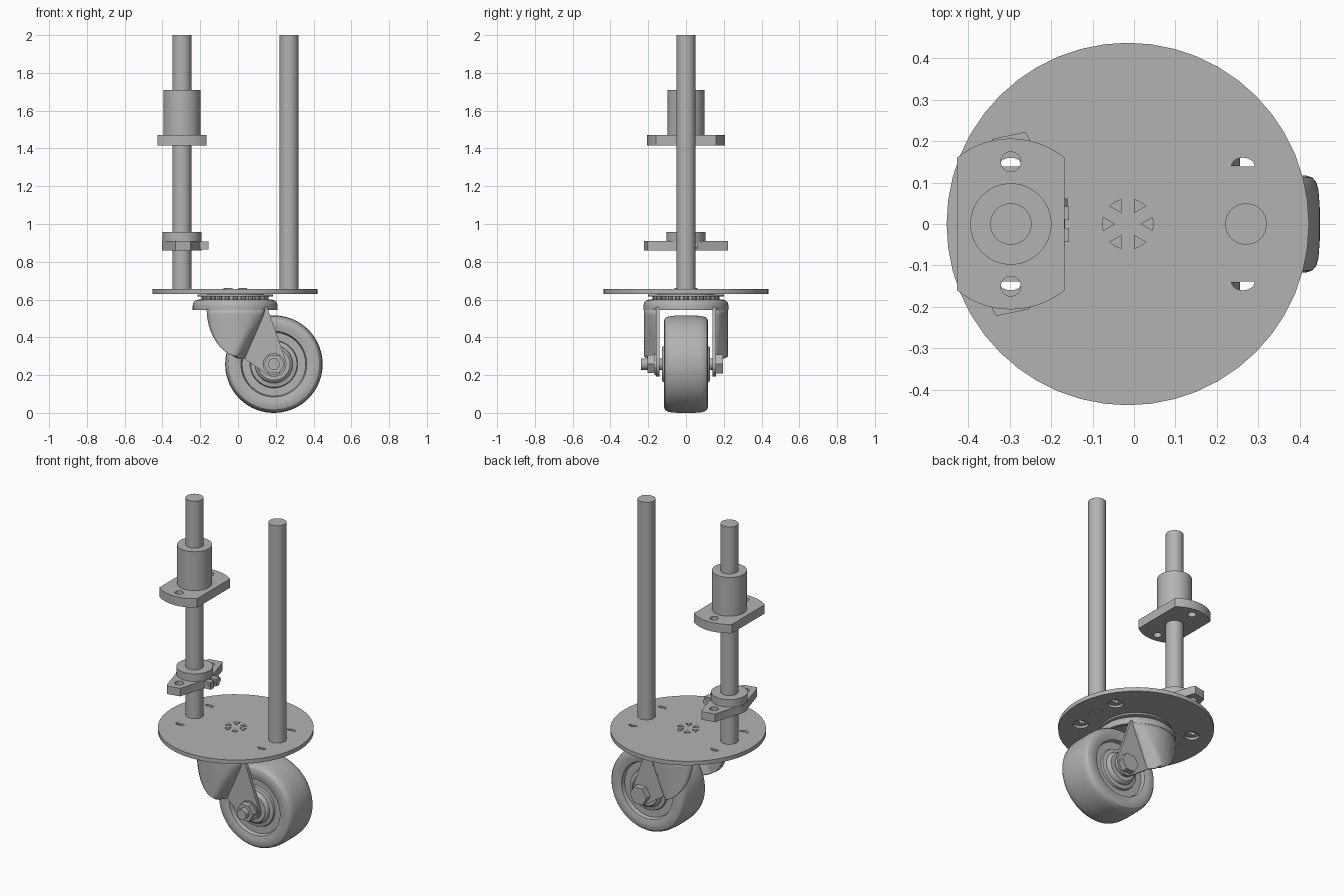
import bpy, bmesh
from math import sin, cos, pi, radians, sqrt

if "Cube" in bpy.data.objects:
    bpy.data.objects.remove(bpy.data.objects["Cube"], do_unlink=True)

grey = bpy.data.materials.new("plain grey")
grey.use_nodes = True
grey.diffuse_color = (0.45, 0.45, 0.45, 1)
grey.node_tree.nodes["Principled BSDF"].inputs["Base Color"].default_value = grey.diffuse_color


def finish(name, bm):
    bmesh.ops.remove_doubles(bm, verts=bm.verts, dist=1e-5)
    bmesh.ops.recalc_face_normals(bm, faces=bm.faces)
    mesh = bpy.data.meshes.new(name)
    bm.to_mesh(mesh)
    bm.free()
    mesh.materials.append(grey)
    ob = bpy.data.objects.new(name, mesh)
    bpy.context.collection.objects.link(ob)
    return ob


def smooth(ob, angle=35):
    bpy.ops.object.select_all(action='DESELECT')
    ob.select_set(True)
    bpy.context.view_layer.objects.active = ob
    bpy.ops.object.shade_smooth_by_angle(angle=radians(angle))
    return ob


def place(a, b, h, axis):
    return (a, b, h) if axis == 'z' else (a, h, b)


def prism(name, pts, h0, h1, axis='z'):
    """Extrude an outline along z or y."""
    bm = bmesh.new()
    low = [bm.verts.new(place(a, b, h0, axis)) for a, b in pts]
    top = [bm.verts.new(place(a, b, h1, axis)) for a, b in pts]
    bm.faces.new(low)
    bm.faces.new(top)
    for i in range(len(pts)):
        j = (i + 1) % len(pts)
        bm.faces.new((low[i], low[j], top[j], top[i]))
    return finish(name, bm)


def arc(cx, cy, r, a0, a1, n):
    return [(cx + r * cos(radians(a0 + (a1 - a0) * i / n)),
             cy + r * sin(radians(a0 + (a1 - a0) * i / n))) for i in range(n + 1)]


def disc(name, cx, cy, r, h0, h1, axis='z', n=40):
    return prism(name, arc(cx, cy, r, 0, 360, n)[:-1], h0, h1, axis)


def lathe(name, profile, cx, cy, axis='z', n=64, closed=False):
    """Revolve (radius, height) points."""
    bm = bmesh.new()
    rings = [[bm.verts.new(place(cx + r * cos(2 * pi * i / n), cy + r * sin(2 * pi * i / n), h, axis))
              for i in range(n)] for r, h in profile]
    if closed:
        rings.append(rings[0])
    for p, q in zip(rings, rings[1:]):
        for i in range(n):
            j = (i + 1) % n
            bm.faces.new((p[i], p[j], q[j], q[i]))
    return finish(name, bm)


def cut(ob, cutter):
    cutter.hide_render = True
    mod = ob.modifiers.new("hole", 'BOOLEAN')
    mod.object = cutter
    mod.solver = 'EXACT'
    bpy.context.view_layer.objects.active = ob
    bpy.ops.object.modifier_apply(modifier=mod.name)
    bpy.data.objects.remove(cutter, do_unlink=True)


MID = -0.015                    # swivel axis
ROD_L, ROD_R = -0.297, 0.27     # rod positions
AX, AZ = 0.19, 0.258            # wheel axle

# Round base plate with slots that widen underneath
plate = disc("base_plate", MID, 0, 0.437, 0.63, 0.655, n=48)
for x in (ROD_L, ROD_R - 0.007):
    for s in (1, -1):
        cut(plate, disc("recess_cutter", x, s * 0.15, 0.044, 0.6, 0.645))
        slot = [(x + 0.028 * cos(pi * i / 10), s * (0.139 + 0.021 * sin(pi * i / 10))) for i in range(11)]
        cut(plate, prism("slot_cutter", slot, 0.6, 0.7))
smooth(plate, 20)

# Small raised wedges over the swivel
for k in range(6):
    a = k * 60
    prism("swivel_wedge", arc(MID, 0, 0.062, a - 16, a + 16, 4) + arc(MID, 0, 0.03, a, a, 1)[:1],
          0.65, 0.66)

# Two upright rods
for name, x in (("left_rod", ROD_L), ("right_rod", ROD_R)):
    smooth(disc(name, x, 0, 0.05, 0.629, 2.0))

# Flanged nut on the first rod
flange = prism("nut_flange", arc(ROD_L, 0, 0.206, 51, 129, 14) + arc(ROD_L, 0, 0.206, 231, 309, 14),
               1.415, 1.47)
for s in (1, -1):
    cut(flange, disc("bolt_hole_cutter", ROD_L, s * 0.15, 0.024, 1.3, 1.6, n=24))
smooth(flange, 20)
smooth(disc("nut_barrel", ROD_L, 0, 0.098, 1.465, 1.71, n=48))

# Clamp collar with two ears
half = [(ROD_L + 0.045, -0.205)] + arc(ROD_L, 0, 0.105, -32, 32, 12) + \
       [(ROD_L + 0.045, 0.205), (ROD_L + 0.035, 0.222)]
other = [(2 * ROD_L - x, -y) for x, y in half]
clamp = prism("clamp_flange", half + other, 0.86, 0.91)
for s in (1, -1):
    cut(clamp, disc("ear_hole_cutter", ROD_L, s * 0.15, 0.026, 0.8, 1.0, n=24))
smooth(clamp, 20)
smooth(disc("clamp_ring", ROD_L, 0, 0.103, 0.9, 0.957, n=48))

# Clamp lugs and pinch screw
for s in (1, -1):
    prism("clamp_lug", [(-0.21, s * 0.01), (-0.157, s * 0.01), (-0.157, s * 0.043), (-0.21, s * 0.043)],
          0.864, 0.908)
smooth(disc("clamp_screw", -0.177, 0.886, 0.011, -0.045, 0.05, 'y', 16))
smooth(disc("clamp_screw_head", -0.177, 0.886, 0.017, 0.04, 0.062, 'y', 16))

# Swivel bearing
smooth(disc("swivel_core", MID, 0, 0.15, 0.595, 0.632))
smooth(disc("swivel_race", MID, 0, 0.2, 0.617, 0.627, n=48))
for k in range(24):
    (x, y), = arc(MID, 0, 0.165, k * 15, k * 15, 1)[:1]
    smooth(disc("swivel_tooth", x, y, 0.012, 0.598, 0.62, n=8))

# Fork cap: hollow dish with a rounded rim
smooth(lathe("fork_cap", [(0, 0.6), (0.195, 0.6), (0.212, 0.594), (0.222, 0.582), (0.225, 0.565),
                          (0.225, 0.545), (0.205, 0.545), (0.205, 0.575), (0, 0.575)], MID, 0), 40)

# Fork sides: curved shell blending into a flat leg
for s, side in ((1, "back"), (-1, "front")):
    bm = bmesh.new()
    grid = []
    for i in range(15):
        t = sin(i / 14 * pi / 2) * 0.995
        z = 0.55 - 0.26 * t
        fold = 0.145 - 0.44 * (0.55 - z)
        edge = min(0.03 - 0.19 * sqrt(1 - t * t), fold - 0.001)
        row = []
        for j in range(15):
            x = edge + (fold - edge) * j / 14
            y = min(sqrt(0.223 ** 2 - (x - MID) ** 2), 0.16 + 1.3 * (fold - x)) - 0.01
            row.append(bm.verts.new((x, s * y, z)))
        grid.append(row)
    for p, q in zip(grid, grid[1:]):
        for j in range(14):
            bm.faces.new((p[j], p[j + 1], q[j + 1], q[j]))
    shell = finish(side + "_fork_shell", bm)
    mod = shell.modifiers.new("thickness", 'SOLIDIFY')
    mod.thickness = 0.02
    mod.offset = 0
    smooth(shell, 40)
    leg = [(0.135, 0.56), (0.155, 0.56)] + arc(AX, AZ, 0.066, 20, -125, 14) + [(0.03, 0.29)]
    smooth(prism(side + "_fork_leg", leg, s * 0.14, s * 0.16, 'y'), 20)

# Wheel: rounded tread, recessed web and hub
side = [(0, 0.128), (0.085, 0.128), (0.095, 0.12), (0.1, 0.105), (0.122, 0.1), (0.126, 0.088),
        (0.168, 0.088), (0.174, 0.11), (0.2, 0.117), (0.225, 0.117), (0.24, 0.112),
        (0.25, 0.1), (0.255, 0.08), (0.258, 0.04)]
smooth(lathe("wheel", side + [(r, -y) for r, y in reversed(side)], AX, AZ, 'y', 72), 30)

# Axle bolt, head, washer and nut
smooth(disc("axle_bolt", AX, AZ, 0.031, -0.238, 0.165, 'y', 24))
disc("bolt_head", AX, AZ, 0.058, 0.158, 0.197, 'y', 6)
smooth(disc("nut_washer", AX, AZ, 0.058, -0.168, -0.158, 'y', 32))
disc("axle_nut", AX, AZ, 0.055, -0.205, -0.165, 'y', 6)
